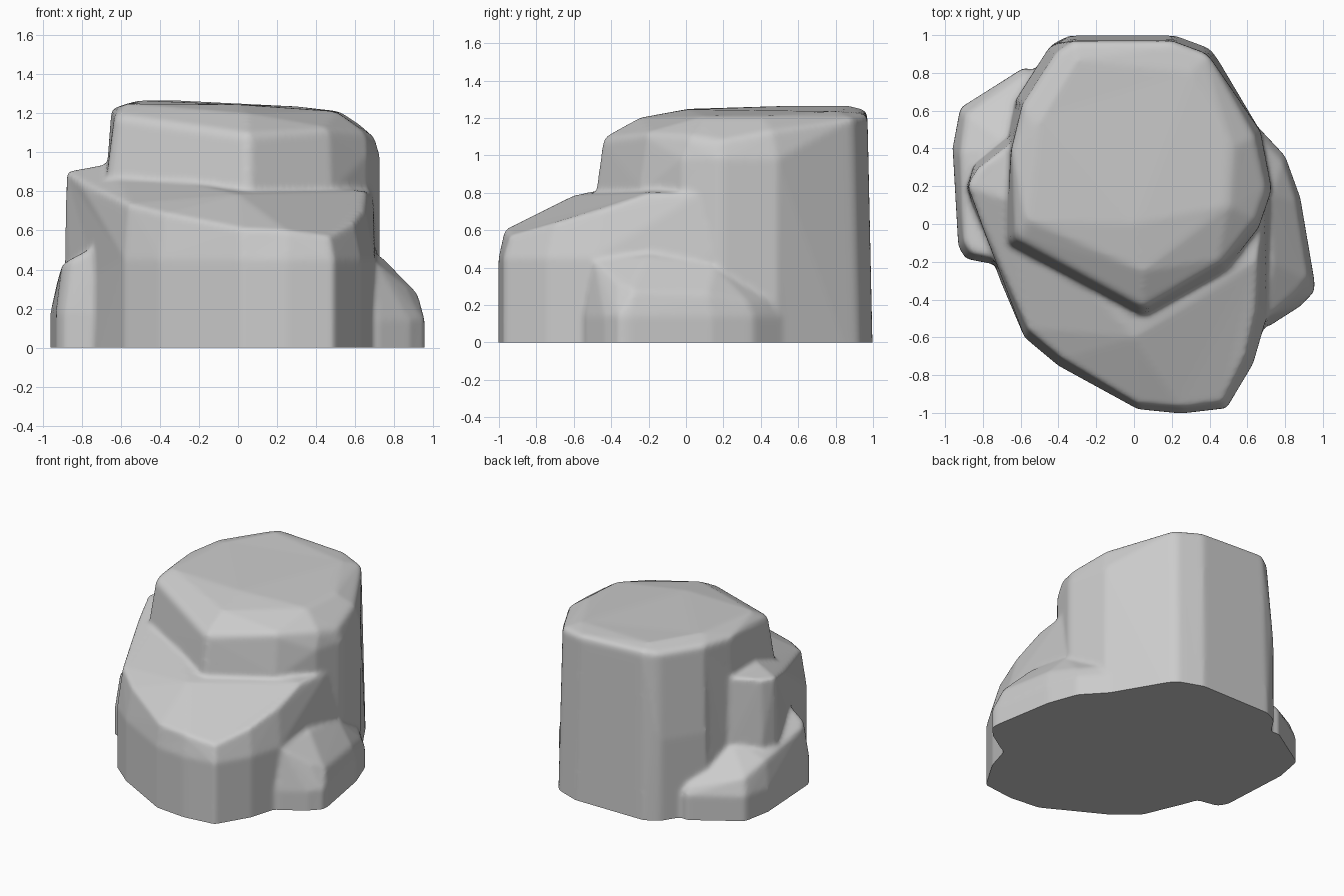
import bpy, bmesh, math
from mathutils import Vector

if "Cube" in bpy.data.objects:
    bpy.data.objects.remove(bpy.data.objects["Cube"])


def ring(outline, z):
    """Outline points at one height."""
    return [(x, y, z) for x, y in outline]


def chunk(name, points, bevel):
    """Faceted stone chunk: convex hull with softened edges."""
    bm = bmesh.new()
    for p in points:
        bm.verts.new(p)
    bmesh.ops.convex_hull(bm, input=bm.verts)
    loose = [v for v in bm.verts if not v.link_faces]
    bmesh.ops.delete(bm, geom=loose, context='VERTS')
    bmesh.ops.dissolve_limit(bm, angle_limit=math.radians(4), verts=bm.verts, edges=bm.edges)
    bmesh.ops.recalc_face_normals(bm, faces=bm.faces)
    mesh = bpy.data.meshes.new(name)
    bm.to_mesh(mesh)
    bm.free()
    ob = bpy.data.objects.new(name, mesh)
    bpy.context.collection.objects.link(ob)
    mod = ob.modifiers.new("soften", 'BEVEL')
    mod.width = bevel
    mod.segments = 3
    mod.limit_method = 'ANGLE'
    mod.angle_limit = math.radians(22)
    return ob


LOW = -0.15  # chunks start below ground and are trimmed flat later

# Tall main column with a gently tilted top
column_side = [(-0.68, -0.11), (0.05, -0.49), (0.48, -0.25), (0.66, -0.02), (0.73, 0.18),
               (0.67, 0.49), (0.41, 0.93), (0.22, 1.0), (-0.34, 1.0),
               (-0.44, 0.95), (-0.63, 0.65), (-0.69, 0.4)]
column_top = [(-0.63, -0.08, 1.19), (0.05, -0.45, 1.09), (0.46, -0.21, 1.12), (0.65, 0.02, 1.1),
              (0.70, 0.18, 1.08), (0.64, 0.46, 1.13), (0.39, 0.9, 1.2), (0.2, 0.97, 1.22),
              (-0.32, 0.97, 1.24), (-0.41, 0.91, 1.23), (-0.59, 0.63, 1.23), (-0.65, 0.4, 1.22),
              (-0.57, 0.02, 1.25), (0.05, -0.25, 1.2), (0.5, 0.1, 1.21), (0.52, 0.4, 1.21),
              (0.3, 0.8, 1.235), (-0.3, 0.87, 1.265), (-0.52, 0.5, 1.265), (0.0, 0.0, 1.245)]
column = chunk("rock", ring(column_side, LOW) + ring(column_side[:3], 0.8)
               + ring(column_side[3:6], 0.98) + ring(column_side[6:], 0.6) + column_top, 0.03)

# Broad front shelf, rising toward the left and running flush into the column on the right
shelf_side = [(-0.67, 0.46), (-0.85, 0.31), (-0.9, 0.2), (-0.835, 0.0), (-0.58, -0.6),
              (-0.4, -0.75), (0.02, -0.98), (0.25, -1.003), (0.49, -0.975), (0.63, -0.74),
              (0.70, -0.5), (0.72, 0.15), (0.4, 0.5)]
shelf_top = [(-0.66, 0.42, 0.93), (-0.83, 0.29, 0.91), (-0.88, 0.2, 0.9), (-0.81, 0.0, 0.84),
             (-0.56, -0.56, 0.735), (-0.38, -0.71, 0.69), (0.02, -0.95, 0.61), (0.25, -0.97, 0.6),
             (0.47, -0.94, 0.57), (0.59, -0.7, 0.64), (0.65, -0.45, 0.71), (0.655, -0.2, 0.8),
             (0.69, 0.08, 0.8), (0.0, -0.6, 0.785), (0.05, -0.45, 0.81), (-0.66, 0.12, 0.94),
             (0.4, 0.3, 0.8)]
shelf = chunk("front_shelf", ring(shelf_side, LOW) + ring(shelf_side, 0.45) + shelf_top, 0.03)

# Low block at the back left, sloping down to the back
left_side = [(-0.5, 0.8), (-0.58, 0.83), (-0.92, 0.615), (-0.96, 0.4), (-0.93, -0.12),
             (-0.89, -0.185), (-0.7, -0.22), (-0.4, 0.2)]
left_top = [(-0.5, 0.78, 0.22), (-0.57, 0.8, 0.23), (-0.89, 0.58, 0.3), (-0.92, 0.38, 0.36),
            (-0.9, -0.1, 0.43), (-0.86, -0.16, 0.45), (-0.7, -0.19, 0.54), (-0.6, 0.4, 0.5),
            (-0.4, 0.2, 0.53)]
left = chunk("left_block", ring(left_side, LOW) + ring(left_side, 0.18) + left_top, 0.02)

# Low wedge leaning on the right side, its ridge falling toward the back
right_side = [(0.65, 0.52), (0.8, 0.36), (0.88, 0.14), (0.955, -0.3), (0.955, -0.36),
              (0.88, -0.435), (0.70, -0.55), (0.4, 0.0)]
right_top = [(0.65, 0.48, 0.23), (0.79, 0.33, 0.22), (0.86, 0.12, 0.26), (0.92, -0.28, 0.28),
             (0.86, -0.37, 0.31), (0.69, -0.5, 0.45), (0.73, -0.2, 0.47), (0.72, 0.15, 0.42),
             (0.4, 0.0, 0.52)]
right = chunk("right_wedge", ring(right_side, LOW) + ring(right_side, 0.14) + right_top, 0.02)

# Merge the chunks and melt the seams together like worn stone
parts = [shelf, left, right]
for part in parts:
    mod = column.modifiers.new("merge", 'BOOLEAN')
    mod.operation = 'UNION'
    mod.solver = 'EXACT'
    mod.object = part
remesh = column.modifiers.new("blend", 'REMESH')
remesh.mode = 'VOXEL'
remesh.voxel_size = 0.016
smooth = column.modifiers.new("wear", 'SMOOTH')
smooth.factor = 0.5
smooth.iterations = 6
bpy.context.view_layer.update()
graph = bpy.context.evaluated_depsgraph_get()
merged = bpy.data.meshes.new_from_object(column.evaluated_get(graph))
column.modifiers.clear()
column.data = merged
for part in parts:
    bpy.data.objects.remove(part)

# Trim the flat base
bm = bmesh.new()
bm.from_mesh(merged)
cut = bmesh.ops.bisect_plane(bm, geom=bm.verts[:] + bm.edges[:] + bm.faces[:], dist=1e-5,
                             plane_co=Vector((0, 0, 0)), plane_no=Vector((0, 0, 1)), clear_inner=True)
rim = [e for e in cut["geom_cut"] if isinstance(e, bmesh.types.BMEdge)]
bmesh.ops.contextual_create(bm, geom=rim)
bmesh.ops.recalc_face_normals(bm, faces=bm.faces)
bm.to_mesh(merged)
bm.free()

# Smooth stone shading with a crisp base edge
bpy.context.view_layer.objects.active = column
column.select_set(True)
bpy.ops.object.shade_smooth_by_angle(angle=math.radians(45))
